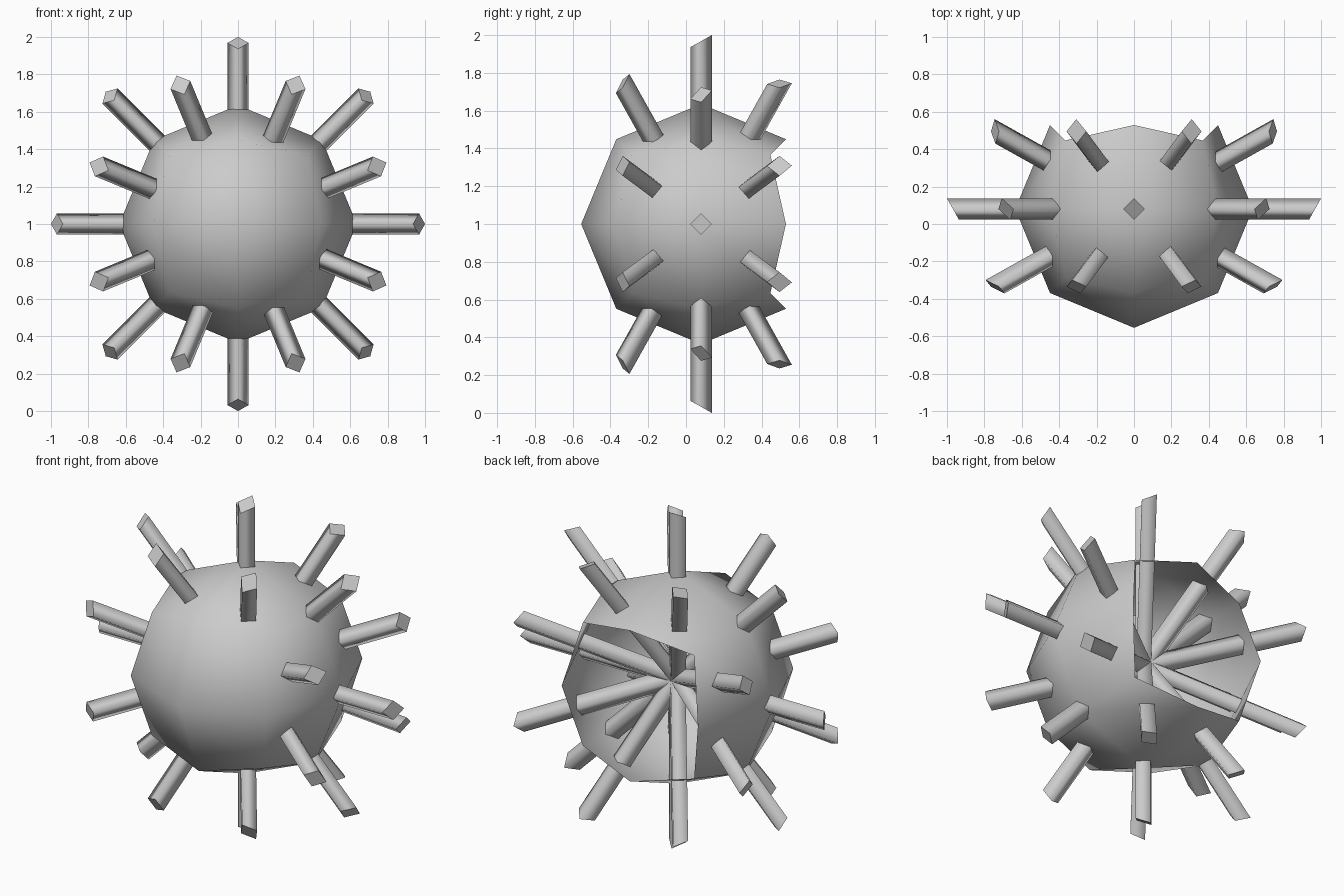
import bpy, bmesh
from math import sin, cos, pi, radians
from mathutils import Vector

if "Cube" in bpy.data.objects:
    bpy.data.objects.remove(bpy.data.objects["Cube"])

CENTRE = Vector((0, 0.08, 1))
BALL_R = 0.635
HALF = 0.057      # half diagonal of a spike's square section
SLANT = 0.032     # slanted cut at the spike tip


def finish(bm, name):
    bmesh.ops.recalc_face_normals(bm, faces=bm.faces)
    me = bpy.data.meshes.new(name)
    bm.to_mesh(me)
    bm.free()
    ob = bpy.data.objects.new(name, me)
    ob.location = CENTRE
    bpy.context.collection.objects.link(ob)
    return ob


# Ball shell: rounded cube with the four faces at the back left open
bm = bmesh.new()
bmesh.ops.create_cube(bm, size=2)
bmesh.ops.subdivide_edges(bm, edges=bm.edges[:], cuts=1, use_grid_fill=True)
for v in bm.verts:
    v.co = v.co.normalized() * BALL_R
back = max(bm.verts, key=lambda v: v.co.y)
bmesh.ops.delete(bm, geom=[back], context='VERTS')
for f in bm.faces:
    f.smooth = True
finish(bm, "ball_shell")


# Spike: diamond-section bar from the ball centre, tip cut at a slant
def spike(name, azimuth, latitude, length):
    out = Vector((cos(azimuth), 0, sin(azimuth)))
    axis = out * cos(latitude) + Vector((0, sin(latitude), 0))
    p = Vector((0, cos(latitude), 0)) - out * sin(latitude)
    q = axis.cross(p)
    bm = bmesh.new()
    base, tip = [], []
    for k in range(4):
        c, s = cos(k * pi / 2), sin(k * pi / 2)
        off = (p * c + q * s) * HALF
        base.append(bm.verts.new(off))
        tip.append(bm.verts.new(off + axis * (length + SLANT * c)))
    for k in range(4):
        n = (k + 1) % 4
        bm.faces.new((base[k], base[n], tip[n], tip[k])).smooth = True
    bm.faces.new(base)
    bm.faces.new(tip)
    finish(bm, name)


# Middle ring of eight, and front and back rings turned half a step
for i in range(8):
    spike(f"middle_spike_{i}", i * pi / 4, 0, 0.968)
    spike(f"front_spike_{i}", (i + 0.5) * pi / 4, radians(-27.3), 0.905)
    spike(f"back_spike_{i}", (i + 0.5) * pi / 4, radians(27.3), 0.905)
